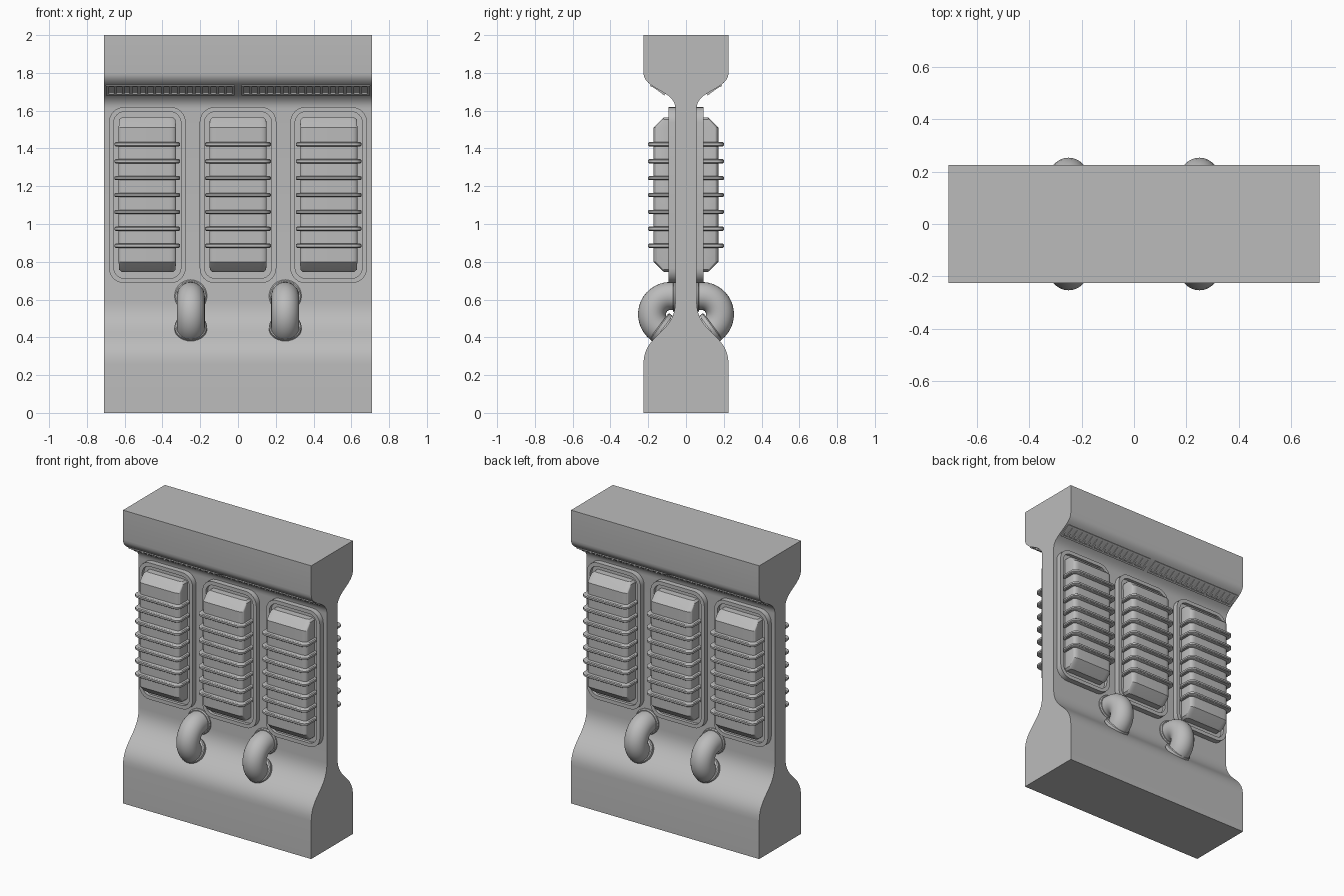
import bpy, bmesh, math
from mathutils import Vector

if "Cube" in bpy.data.objects:
    bpy.data.objects.remove(bpy.data.objects["Cube"])

grey = bpy.data.materials.new("plain_grey")
grey.use_nodes = True
GREY = (0.5, 0.5, 0.5, 1)
grey.diffuse_color = GREY
grey.node_tree.nodes["Principled BSDF"].inputs["Base Color"].default_value = GREY


def finish(name, bm, mirror=(False, True)):
    bmesh.ops.recalc_face_normals(bm, faces=bm.faces)
    mesh = bpy.data.meshes.new(name)
    bm.to_mesh(mesh)
    bm.free()
    ob = bpy.data.objects.new(name, mesh)
    bpy.context.collection.objects.link(ob)
    mesh.materials.append(grey)
    if any(mirror):
        mod = ob.modifiers.new("mirror", 'MIRROR')
        mod.use_axis = (mirror[0], mirror[1], False)
        mod.use_mirror_merge = False
    bpy.ops.object.select_all(action='DESELECT')
    ob.select_set(True)
    bpy.context.view_layer.objects.active = ob
    bpy.ops.object.shade_smooth_by_angle(angle=math.radians(32))
    return ob


def loft(bm, rings, caps=True, closed=False):
    vs = [[bm.verts.new(p) for p in r] for r in rings]
    n = len(vs[0])
    pairs = list(zip(vs, vs[1:])) + ([(vs[-1], vs[0])] if closed else [])
    for a, b in pairs:
        for i in range(n):
            j = (i + 1) % n
            bm.faces.new((a[i], a[j], b[j], b[i]))
    if caps and not closed:
        bm.faces.new(vs[0])
        bm.faces.new(vs[-1])


def bezier(a, b, c, d, n=12):
    a, b, c, d = map(Vector, (a, b, c, d))
    return [a * (1 - t) ** 3 + 3 * b * t * (1 - t) ** 2 + 3 * c * t * t * (1 - t) + d * t ** 3
            for t in (i / n for i in range(n + 1))]


def rounded(hw, hh, r, n=6):
    pts = []
    for k, (sx, sy) in enumerate(((1, 1), (-1, 1), (-1, -1), (1, -1))):
        for i in range(n + 1):
            a = math.pi / 2 * (k + i / n)
            pts.append((sx * (hw - r) + r * math.cos(a), sy * (hh - r) + r * math.sin(a)))
    return pts


# Wall slab: flared foot, slim waist, flared head
HALF_X, THICK, WAIST = 0.71, 0.225, 0.056
half = [Vector((THICK, 0))]
half += bezier((THICK, 0.26), (THICK, 0.42), (WAIST, 0.42), (WAIST, 0.59), 16)
half += bezier((WAIST, 1.61), (WAIST, 1.71), (THICK, 1.71), (THICK, 1.80), 16)
half.append(Vector((THICK, 2)))
outline = half + [Vector((-p.x, p.y)) for p in reversed(half)]
bm = bmesh.new()
loft(bm, [[(x, p.x, p.y) for p in outline] for x in (-HALF_X, HALF_X)])
finish("wall_slab", bm, (False, False))

CENTRES = {"left": 0.48, "middle": 0.0, "right": -0.48}
MID_Z = 1.153
for side, cx in CENTRES.items():
    # Raised rim around a shallow tray
    bm = bmesh.new()
    sections = [(0.203, 0.466, 0.08, -0.05), (0.203, 0.466, 0.08, -0.093),
                (0.178, 0.441, 0.058, -0.093), (0.178, 0.441, 0.058, -0.072)]
    loft(bm, [[(cx + x, y, MID_Z + z) for x, z in rounded(w, h, r)] for w, h, r, y in sections])
    finish(side + "_panel_rim", bm)

    # Casing with sloped ends
    bm = bmesh.new()
    stations = [(0.135, 0.115), (0.149, 0.130), (0.152, 0.172)]
    zs = [0.745, 0.758, 0.80]
    rings = []
    for (w, d), z in zip(stations + stations[::-1], zs + [2 * MID_Z + 0.004 - z for z in zs[::-1]]):
        rings.append([(cx + x, max(-0.172, -0.06 - (d - 0.06) * (y + 0.1) / 0.2), z)
                      for x, y in rounded(w, 0.1, 0.035)])
    loft(bm, rings)
    finish(side + "_casing", bm)

    # Cooling ribs wrapped around the casing
    bm = bmesh.new()
    for k in range(7):
        z = 0.885 + 0.0895 * k
        layers = [(0.006, -0.011), (0, -0.006), (0, 0.006), (0.006, 0.011)]
        loft(bm, [[(cx + x, y - 0.13, z + dz) for x, y in rounded(0.174 - s, 0.071 - s, 0.04)]
                  for s, dz in layers])
    finish(side + "_ribs", bm)


# Bent pipes joining the waist to the foot slope
def disc(bm, centre, axis, profile, n=28):
    axis = Vector(axis).normalized()
    side = Vector((1, 0, 0))
    up = axis.cross(side)
    loft(bm, [[centre + axis * h + (side * math.cos(2 * math.pi * i / n)
               + up * math.sin(2 * math.pi * i / n)) * r for i in range(n)] for r, h in profile])


PIPE_X, ARC, TUBE = 0.25, 0.097, 0.074
hub = Vector((PIPE_X, -0.083, 0.522))
bm = bmesh.new()
rings = []
path = [(0.05, math.pi / 2)] + [(0, math.radians(90 + 9.5 * i)) for i in range(21)]
for shift, a in path:
    out = Vector((0, math.cos(a), math.sin(a)))
    c = hub + out * ARC + Vector((0, shift, 0))
    rings.append([c + Vector((1, 0, 0)) * TUBE * math.cos(t) + out * TUBE * math.sin(t)
                  for t in (2 * math.pi * i / 28 for i in range(28))])
loft(bm, rings)
finish("bent_pipes", bm, (True, True))

# Collars at both pipe ends
bm = bmesh.new()
collar = [(0.086, -0.012), (0.086, 0.008), (0.08, 0.014), (0.07, 0.014)]
disc(bm, Vector((PIPE_X, -0.056, hub.z + ARC)), (0, -1, 0), collar)
disc(bm, Vector((PIPE_X, -0.132, 0.452)), (0, -0.8, 0.6), collar)
finish("pipe_collars", bm, (True, True))

# Slotted vent strips under the head
slope = Vector((0, -0.098, 0.066)).normalized()
normal = Vector((0, -slope.z, slope.y))
base = Vector((0, -0.146, 1.716))


def bar(bm, x0, x1, s0, s1, h0, h1):
    loft(bm, [[Vector((x, 0, 0)) + base + slope * s + normal * h
               for s, h in ((s0, h0), (s1, h0), (s1, h1), (s0, h1))] for x in (x0, x1)])


bm = bmesh.new()
START, END, SLOTS = 0.018, 0.698, 16
bar(bm, START, END, -0.045, -0.033, -0.012, 0.012)
bar(bm, START, END, 0.033, 0.045, -0.012, 0.012)
pitch = (END - START - 0.014) / SLOTS
for k in range(SLOTS + 1):
    x = START + pitch * k
    bar(bm, x, x + 0.014, -0.035, 0.035, -0.012, 0.010)
finish("vent_strips", bm, (True, True))
